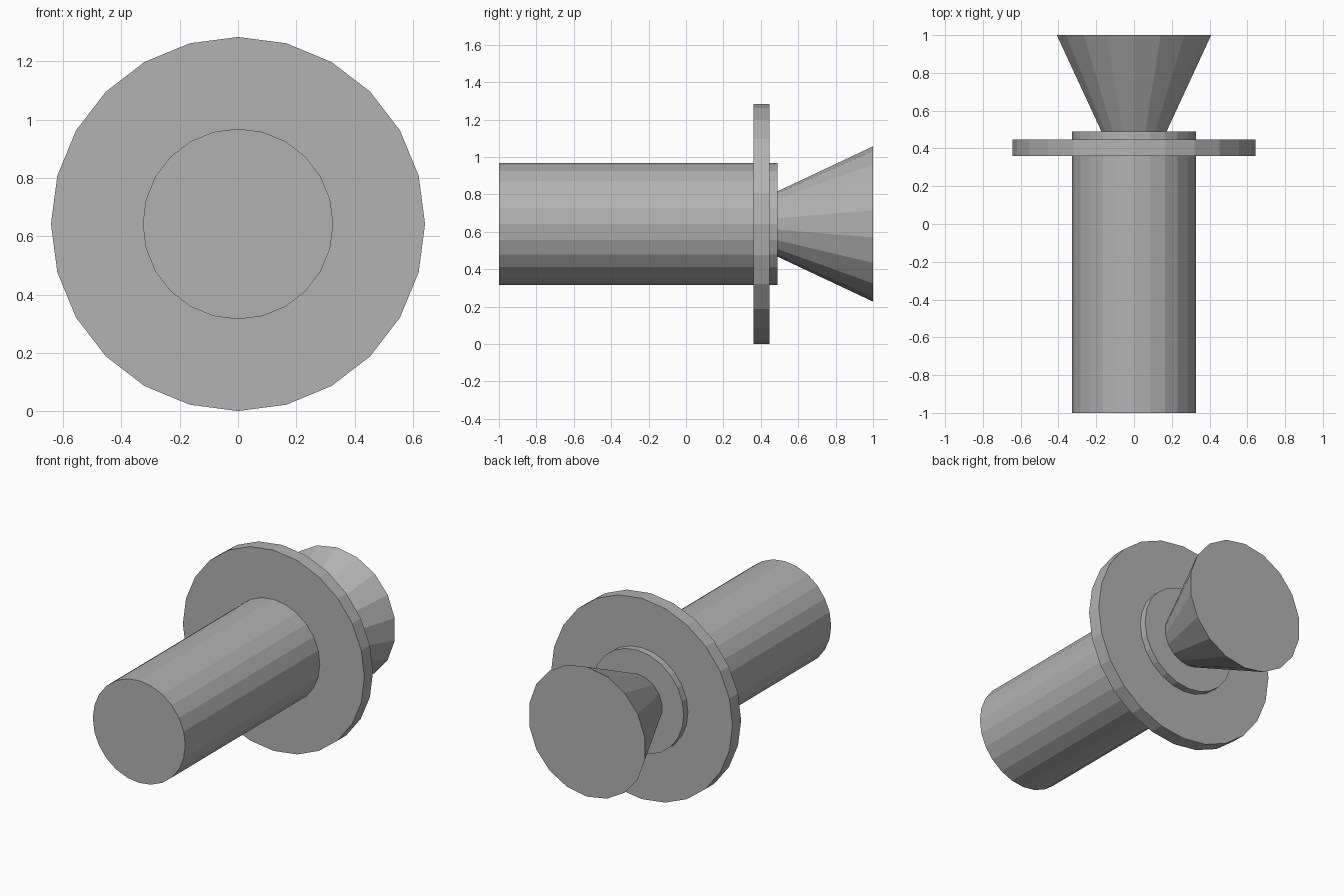
import bpy
import math

if "Cube" in bpy.data.objects:
    bpy.data.objects.remove(bpy.data.objects["Cube"])

CENTRE_Z = 0.642  # height of the shared axis

steel = bpy.data.materials.new("plain_grey")
steel.diffuse_color = (0.45, 0.45, 0.45, 1.0)
steel.use_nodes = True
steel.node_tree.nodes["Principled BSDF"].inputs["Base Color"].default_value = steel.diffuse_color


def turned_part(name, sides, y_front, y_back, r_front, r_back):
    """Capped cylinder or cone along y, with a vertex at the top."""
    bpy.ops.mesh.primitive_cone_add(
        vertices=sides, radius1=r_back, radius2=r_front,
        depth=y_back - y_front,
        location=(0, (y_front + y_back) / 2, CENTRE_Z),
        rotation=(math.pi / 2, 0, 0))
    part = bpy.context.object
    part.name = name
    part.data.materials.append(steel)
    return part


# Long round shaft, passing through the flange
turned_part("shaft", 24, -1.0, 0.49, 0.327, 0.327)

# Wide thin disc near the back
turned_part("flange", 24, 0.36, 0.447, 0.642, 0.642)

# Flared end that widens toward the back
turned_part("flared_end", 18, 0.49, 1.0, 0.175, 0.415)
